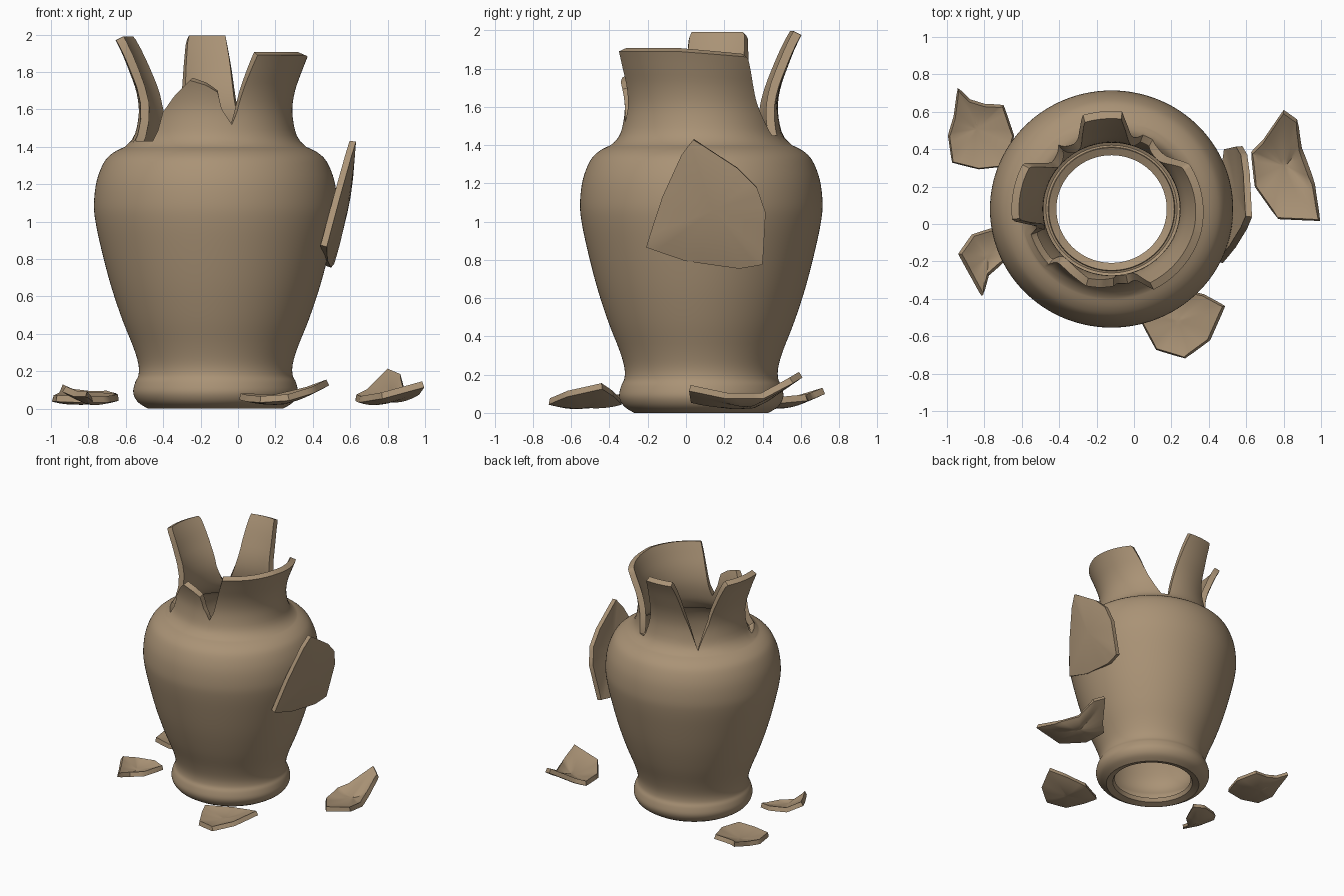
import bpy, bmesh, math
from mathutils import Vector

if "Cube" in bpy.data.objects:
    bpy.data.objects.remove(bpy.data.objects["Cube"])

clay = bpy.data.materials.new("brown_clay")
clay.diffuse_color = (0.40, 0.29, 0.18, 1)
clay.use_nodes = True
clay.node_tree.nodes["Principled BSDF"].inputs["Base Color"].default_value = clay.diffuse_color


def finish(name, bm, thick, offset):
    """Turn a sheet into a solid smooth-shaded wall."""
    me = bpy.data.meshes.new(name)
    bm.to_mesh(me)
    bm.free()
    ob = bpy.data.objects.new(name, me)
    bpy.context.collection.objects.link(ob)
    me.materials.append(clay)
    bpy.ops.object.select_all(action='DESELECT')
    bpy.context.view_layer.objects.active = ob
    ob.select_set(True)
    m = ob.modifiers.new("wall", 'SOLIDIFY')
    m.thickness, m.offset = thick, offset
    bpy.ops.object.modifier_apply(modifier=m.name)
    bpy.ops.object.shade_smooth_by_angle(angle=math.radians(35))
    return ob


def lerp_table(table, x):
    for (a, va), (b, vb) in zip(table, table[1:]):
        if a <= x <= b:
            return va + (vb - va) * (x - a) / (b - a)
    return table[0][1] if x < table[0][0] else table[-1][1]


def spline(pts, n=5):
    """Catmull-Rom curve through the points."""
    out = []
    P = [Vector(p) for p in pts]
    P = [P[0]] + P + [P[-1]]
    for a, b, c, d in zip(P, P[1:], P[2:], P[3:]):
        for k in range(n):
            t = k / n
            out.append(0.5 * (2 * b + (c - a) * t + (2 * a - 5 * b + 4 * c - d) * t * t
                              + (3 * b - a - 3 * c + d) * t ** 3))
    out.append(P[-1])
    return out


# Vase: body profile (radius, z), open at the bottom
foot = [(0.295, 0.045), (0.31, 0.015), (0.36, 0.0)]
body = [(0.36, 0.0), (0.415, 0.035), (0.44, 0.085), (0.43, 0.14), (0.412, 0.18),
        (0.413, 0.24), (0.44, 0.33), (0.50, 0.48), (0.56, 0.66), (0.61, 0.85),
        (0.642, 1.0), (0.65, 1.1), (0.635, 1.22), (0.595, 1.32), (0.545, 1.37), (0.485, 1.40)]
# Neck radius by height, flaring to the rim
neck = [(p.x, p.y) for p in spline([(1.40, 0.485), (1.44, 0.445), (1.50, 0.422), (1.60, 0.41),
        (1.70, 0.425), (1.80, 0.46), (1.90, 0.50), (1.98, 0.54)])]
# Broken edge: height by angle in degrees
broken = [(-180, 1.97), (-173, 1.97), (-168, 1.72), (-163, 1.43), (-138, 1.43), (-134, 1.58),
          (-122, 1.67), (-108, 1.755), (-97, 1.73), (-88, 1.69), (-86, 1.61), (-78, 1.52),
          (-74, 1.58), (-63, 1.89), (-15, 1.89), (31, 1.86), (45, 1.64), (60, 1.45), (68, 1.45),
          (75, 1.66), (84, 1.975), (107, 1.975), (115, 1.70), (129, 1.43), (141, 1.62), (152, 1.97),
          (180, 1.97)]
N, ROWS = 240, 16
CX, CY = -0.12, 0.08
profile = foot[:-1] + [(p.x, p.y) for p in spline(body, 4)]
bm = bmesh.new()
grid = []
for j in range(N):
    deg = -180 + 360 * j / N
    a = math.radians(deg)
    top = lerp_table(broken, deg)
    col = list(profile)
    for k in range(1, ROWS + 1):
        z = 1.40 + (top - 1.40) * k / ROWS
        col.append((lerp_table(neck, z), z))
    grid.append([bm.verts.new((CX + r * math.cos(a), CY + 0.975 * r * math.sin(a), z))
                 for r, z in col])
for j in range(N):
    p, q = grid[j], grid[(j + 1) % N]
    for i in range(len(p) - 1):
        bm.faces.new((p[i], q[i], q[i + 1], p[i + 1]))
finish("broken_vase", bm, 0.045, -1)


# Shards: outline of 3D corners, bowed by a bulge vector
def shard(name, corners, bulge, thick=0.035, rings=7):
    bm = bmesh.new()
    C = [Vector(c) for c in corners]
    outline = [a.lerp(b, k / 4) for a, b in zip(C, C[1:] + C[:1]) for k in range(4)]
    mid = sum(C, Vector()) / len(C)
    bulge = Vector(bulge)
    centre = bm.verts.new(mid + bulge)
    prev = None
    n = len(outline)
    for s in range(1, rings + 1):
        t = s / rings
        ring = [bm.verts.new(mid.lerp(p, t) + bulge * (1 - t * t)) for p in outline]
        for i in range(n):
            k = (i + 1) % n
            if prev:
                bm.faces.new((prev[i], ring[i], ring[k], prev[k]))
            else:
                bm.faces.new((centre, ring[i], ring[k]))
        prev = ring
    finish(name, bm, thick, 0)


# Large piece leaning on the right of the body
lean = [(0.04, 1.43), (0.27, 1.28), (0.37, 1.18), (0.415, 1.05), (0.40, 0.78), (0.28, 0.76),
        (0.0, 0.80), (-0.205, 0.87), (-0.12, 1.13), (-0.02, 1.35)]
shard("leaning_shard", [(0.275 + 0.234 * z + 0.10 * y, y, z) for y, z in lean], (0.025, 0, 0))

# Pieces lying on the floor
shard("right_floor_shard",
      [(0.80, 0.60, 0.20), (0.87, 0.55, 0.17), (0.89, 0.40, 0.09), (0.96, 0.21, 0.09),
       (0.99, 0.02, 0.13), (0.77, 0.03, 0.07), (0.65, 0.20, 0.05), (0.63, 0.38, 0.06),
       (0.69, 0.44, 0.09)], (0, 0, -0.055))
shard("front_floor_shard",
      [(0.01, -0.44, 0.065), (0.05, -0.54, 0.055), (0.12, -0.67, 0.05), (0.27, -0.715, 0.06),
       (0.40, -0.62, 0.10), (0.48, -0.44, 0.14), (0.37, -0.38, 0.10), (0.20, -0.34, 0.06)],
      (0, 0, -0.035))
shard("back_left_floor_shard",
      [(-0.94, 0.72, 0.115), (-0.88, 0.66, 0.09), (-0.80, 0.635, 0.08), (-0.70, 0.63, 0.08),
       (-0.645, 0.47, 0.065), (-0.69, 0.31, 0.06), (-0.83, 0.295, 0.05), (-0.97, 0.33, 0.055),
       (-0.99, 0.47, 0.055), (-0.96, 0.57, 0.07)], (0, 0, -0.03))
shard("front_left_floor_shard",
      [(-0.93, -0.16, 0.105), (-0.86, -0.06, 0.075), (-0.73, -0.02, 0.07), (-0.64, -0.05, 0.06),
       (-0.70, -0.20, 0.05), (-0.78, -0.27, 0.05), (-0.81, -0.38, 0.08), (-0.87, -0.27, 0.08)],
      (0, 0, -0.03))
